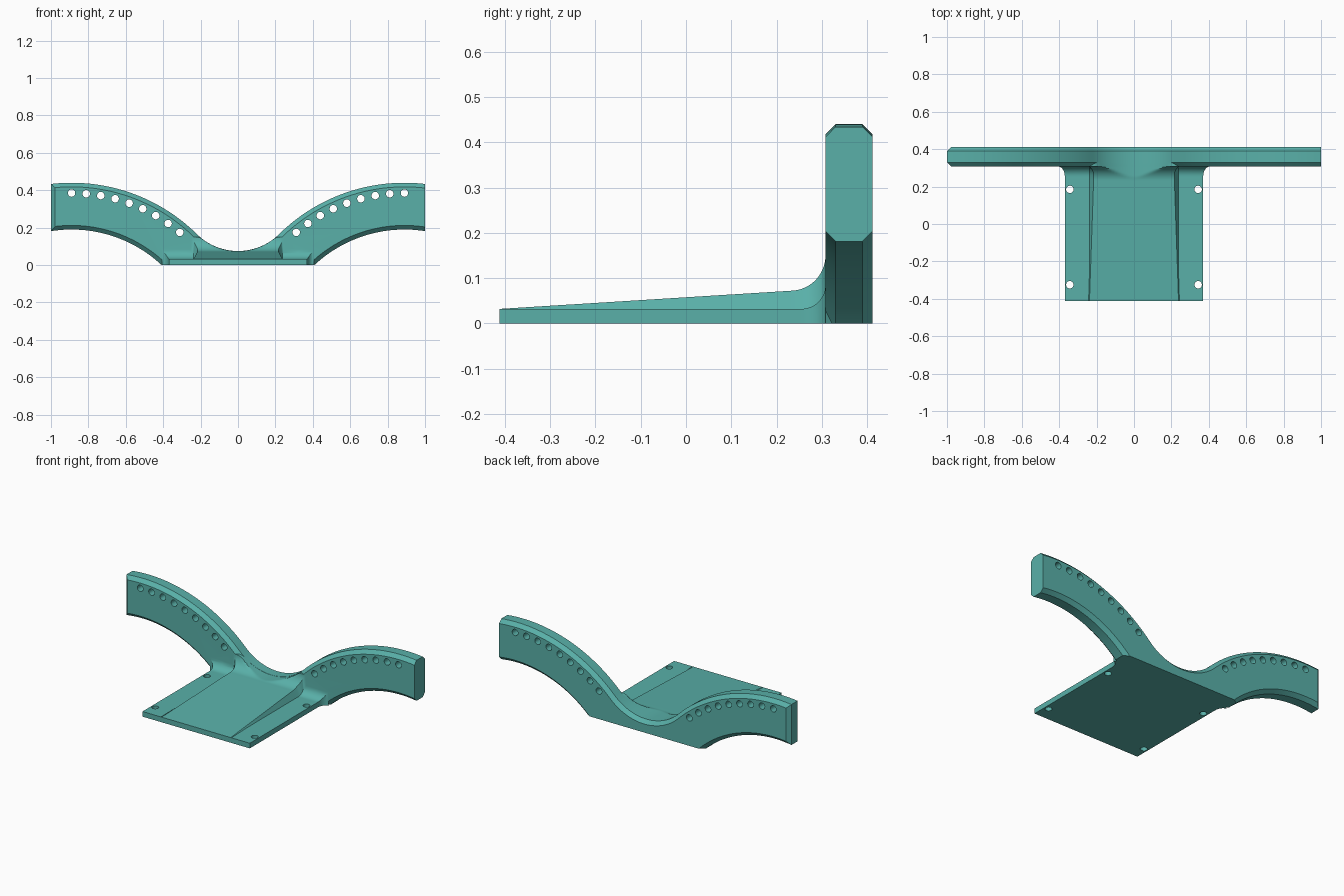
import bpy, bmesh, math
from mathutils import Matrix, Vector

if "Cube" in bpy.data.objects:
    bpy.data.objects.remove(bpy.data.objects["Cube"])

teal = bpy.data.materials.new("teal plastic")
teal.diffuse_color = (0.10, 0.435, 0.395, 1)
teal.use_nodes = True
teal.node_tree.nodes["Principled BSDF"].inputs["Base Color"].default_value = teal.diffuse_color

# Shared dimensions
CX, CZ = 0.89, -0.515            # arm arc centre
R_OUT, R_IN, R_HOLE = 0.955, 0.705, 0.90
R_DIP, DIP_Z = 0.312, 0.387      # central dip arc
TAN = math.asin(CX / (R_OUT + R_DIP))
FRONT, BACK, CH = 0.308, 0.412, 0.022
EDGE = 0.032                     # plate edge thickness


def make_object(name, bm):
    bmesh.ops.recalc_face_normals(bm, faces=bm.faces)
    me = bpy.data.meshes.new(name)
    bm.to_mesh(me)
    bm.free()
    ob = bpy.data.objects.new(name, me)
    bpy.context.collection.objects.link(ob)
    me.materials.append(teal)
    return ob


def arc(cx, cz, r, a0, a1, n):
    """Points on an arc, angles measured from straight up."""
    angles = [a0 + (a1 - a0) * i / n for i in range(n + 1)]
    return [(cx + r * math.sin(a), cz + r * math.cos(a)) for a in angles]


def outline(c):
    """Closed front outline of the double arch, inset by c."""
    ro, ri, rd = R_OUT - c, R_IN + c, R_DIP + c
    left, right = -1 + c, 1.0
    foot = math.acos(-CZ / ri)
    pts = arc(-CX, CZ, ro, math.asin((left + CX) / ro), TAN, 32)
    pts += arc(0, DIP_Z, rd, math.pi + TAN, math.pi - TAN, 28)[1:-1]
    pts += arc(CX, CZ, ro, -TAN, math.asin((right - CX) / ro), 32)
    pts += arc(CX, CZ, ri, math.asin((right - CX) / ri), -foot, 28)
    pts += arc(-CX, CZ, ri, foot, math.asin((left + CX) / ri), 28)
    return pts


# Double arch: four outline layers give the chamfered edges
bm = bmesh.new()
layers = []
for y, c in ((FRONT, CH), (FRONT + CH, 0), (BACK - CH, 0), (BACK, CH)):
    layers.append([bm.verts.new((x, y, z)) for x, z in outline(c)])
n = len(layers[0])
for a, b in zip(layers, layers[1:]):
    for i in range(n):
        j = (i + 1) % n
        bm.faces.new((a[i], a[j], b[j], b[i]))
bm.faces.new(layers[0])
bm.faces.new(layers[-1])
arch = make_object("double_arch", bm)


def dip_height(x):
    x = abs(x)
    if x < R_DIP * math.sin(TAN):
        return DIP_Z - math.sqrt(R_DIP ** 2 - x * x)
    return CZ + math.sqrt(R_OUT ** 2 - (x - CX) ** 2)


def cove(y, r):
    """Rise of a concave fillet of radius r against the arch front."""
    t = min(max(y - (FRONT - r), 0), r)
    return r - math.sqrt(max(r * r - t * t, 0))


# Base plate: raised tapered centre, coved into the arch
R_BIG, R_SMALL = 0.078, 0.053
rows = [-0.412, -0.25, -0.1, 0.05, 0.15, 0.2]
rows += [FRONT - R_BIG + R_BIG * math.sin(math.radians(a)) for a in range(0, 91, 6)]
rows.append(0.36)
bm = bmesh.new()
top, bottom = [], []
for y in rows:
    rise = 0.04 * min((y + 0.412) / 0.642, 1)
    crown = EDGE + rise + cove(y, R_BIG)
    low = EDGE + cove(y, R_SMALL)
    xt = 0.238 - 0.55 * rise + 0.5 * max(cove(y, R_BIG) - 0.012, 0)
    xb = max(0.238, xt + 0.005)
    w = 0.37 + (0.7 * cove(y, R_SMALL) if y < FRONT + 0.001 else 0)
    half = [(xt * i / 14, True) for i in range(15)]
    half += [(xb, False), ((xb + w) / 2, False), (w, False)]
    cols = [(-x, k) for x, k in reversed(half[1:])] + half
    top.append([bm.verts.new((x, y, min(crown, dip_height(x) - 0.0008) if k else low))
                for x, k in cols])
    bottom.append([bm.verts.new((x, y, 0)) for x, k in cols])
m = len(top[0])
for r in range(len(rows) - 1):
    for grid in (top, bottom):
        for i in range(m - 1):
            bm.faces.new((grid[r][i], grid[r][i + 1], grid[r + 1][i + 1], grid[r + 1][i]))
    for i in (0, m - 1):
        bm.faces.new((top[r][i], top[r + 1][i], bottom[r + 1][i], bottom[r][i]))
for r in (0, -1):
    for i in range(m - 1):
        bm.faces.new((top[r][i], top[r][i + 1], bottom[r][i + 1], bottom[r][i]))
plate = make_object("base_plate", bm)

# Hole cutters: nine through each arm, four through the plate
bm = bmesh.new()


def drill(pos, rot, depth):
    bmesh.ops.create_cone(bm, cap_ends=True, segments=20, radius1=0.02, radius2=0.02,
                          depth=depth, matrix=Matrix.Translation(Vector(pos)) @ rot)


along_y = Matrix.Rotation(math.pi / 2, 4, 'X')
for s in (-1, 1):
    for k in range(9):
        a = math.radians(5 * k)
        drill((s * (CX - R_HOLE * math.sin(a)), 0.36, CZ + R_HOLE * math.cos(a)), along_y, 0.2)
    for y in (-0.325, 0.185):
        drill((s * 0.343, y, 0.02), Matrix.Identity(4), 0.12)
cutter = make_object("hole_cutters", bm)
cutter.hide_render = True

# Join the parts, cut the holes and smooth the curves
bpy.context.view_layer.objects.active = arch
arch.select_set(True)
for name, ob, op in (("join", plate, 'UNION'), ("holes", cutter, 'DIFFERENCE')):
    mod = arch.modifiers.new(name, 'BOOLEAN')
    mod.object, mod.operation, mod.solver = ob, op, 'EXACT'
    bpy.ops.object.modifier_apply(modifier=name)
for ob in (plate, cutter):
    bpy.data.objects.remove(ob, do_unlink=True)
arch.name = "arched_bracket"
bpy.ops.object.shade_smooth_by_angle(angle=math.radians(30))
